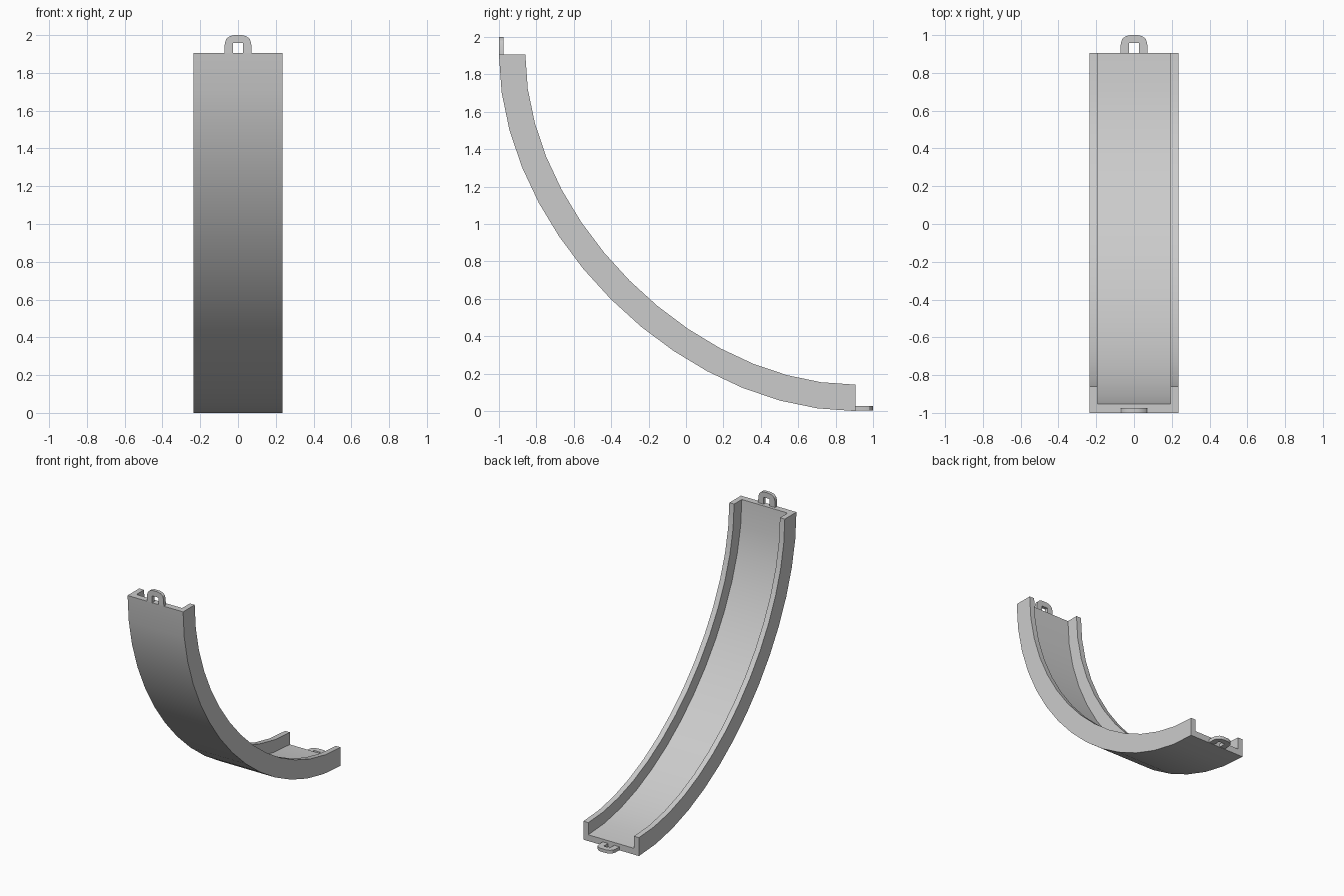
import bpy, bmesh
from mathutils import Vector

if "Cube" in bpy.data.objects:
    bpy.data.objects.remove(bpy.data.objects["Cube"])

END = 0.905      # y of the low end; the high end sits at z = END + 1
SEGS = 14
THICK = 0.025    # tab thickness


def finish(name, bm):
    bmesh.ops.recalc_face_normals(bm, faces=bm.faces)
    mesh = bpy.data.meshes.new(name)
    bm.to_mesh(mesh)
    bm.free()
    obj = bpy.data.objects.new(name, mesh)
    bpy.context.collection.objects.link(obj)
    bpy.ops.object.select_all(action='DESELECT')
    obj.select_set(True)
    bpy.context.view_layer.objects.active = obj
    bpy.ops.object.shade_smooth_by_angle(angle=0.52)
    return obj


# Curved track: U-shaped section (x, height) swept along a Bezier quarter bend
def make_track():
    half = [(0.235, 0), (0.235, 0.141), (0.194, 0.141), (0.194, 0.048)]
    section = half + [(-x, h) for x, h in reversed(half)]
    top = END + 1
    p = [Vector(v) for v in ((-1, top), (-1, 0.96), (-0.04, 0), (END, 0))]
    bm = bmesh.new()
    rings = []
    for i in range(SEGS + 1):
        t = i / SEGS
        s = 1 - t
        pos = p[0]*s**3 + p[1]*3*s*s*t + p[2]*3*s*t*t + p[3]*t**3
        tan = ((p[1]-p[0])*s*s + (p[2]-p[1])*2*s*t + (p[3]-p[2])*t*t).normalized()
        nrm = Vector((-tan.y, tan.x))
        rings.append([bm.verts.new((x, pos.x + nrm.x*h, pos.y + nrm.y*h))
                      for x, h in section])
    n = len(section)
    for a, b in zip(rings, rings[1:]):
        for k in range(n):
            bm.faces.new((a[k], a[(k+1) % n], b[(k+1) % n], b[k]))
    # End caps split into two walls and the floor
    for r in (rings[0], rings[-1]):
        bm.faces.new((r[0], r[1], r[2], r[3]))
        bm.faces.new((r[4], r[5], r[6], r[7]))
        bm.faces.new((r[0], r[3], r[4], r[7]))
    finish("curved_track", bm)


# Connector tab: rounded arch around a small square hole
def make_tab(name, place):
    outer = [(0.072, 0), (0.070, 0.05), (0.063, 0.073), (0.047, 0.088), (0.022, 0.095)]
    inner = [(0.026, 0), (0.026, 0.03), (0.026, 0.053), (0.018, 0.053), (0.008, 0.053)]
    outer += [(-x, h) for x, h in reversed(outer)]
    inner += [(-x, h) for x, h in reversed(inner)]
    bm = bmesh.new()
    o = [bm.verts.new(place(x, h)) for x, h in outer]
    i = [bm.verts.new(place(x, h)) for x, h in inner]
    faces = [bm.faces.new((o[k], o[k+1], i[k+1], i[k])) for k in range(len(o) - 1)]
    geo = bmesh.ops.extrude_face_region(bm, geom=faces, use_keep_orig=True)
    verts = [v for v in geo["geom"] if isinstance(v, bmesh.types.BMVert)]
    offset = Vector(place(0, 0, THICK)) - Vector(place(0, 0))
    bmesh.ops.translate(bm, verts=verts, vec=offset)
    finish(name, bm)


make_track()
make_tab("upper_tab", lambda x, h, d=0: (x, -1 + d, END + 1 + h))
make_tab("lower_tab", lambda x, h, d=0: (x, END + h, 0.002 + d))
